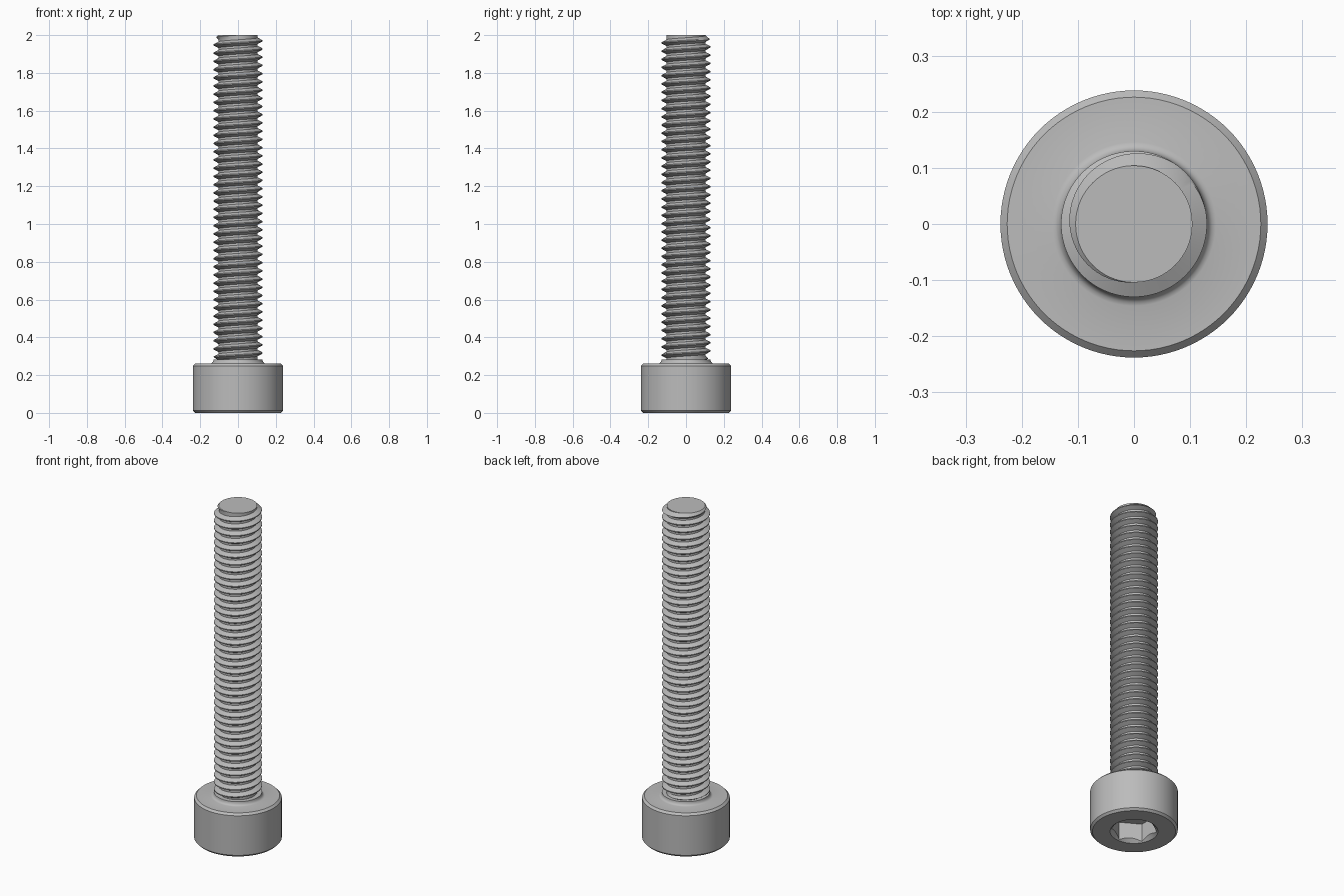
import bpy, bmesh
from math import cos, sin, pi

cube = bpy.data.objects.get("Cube")
if cube:
    bpy.data.objects.remove(cube, do_unlink=True)

HEAD_R, HEAD_H = 0.238, 0.261
CREST, ROOT, PITCH = 0.13, 0.104, 0.0435
START, TIP = 0.28, 2.0
SEGS = 96

steel = bpy.data.materials.new("grey_steel")
steel.use_nodes = True
steel.diffuse_color = (0.5, 0.5, 0.5, 1)
steel.node_tree.nodes["Principled BSDF"].inputs["Base Color"].default_value = (0.5, 0.5, 0.5, 1)


def finish(bm, name):
    """Weld, orient and link a mesh as a named object."""
    bmesh.ops.remove_doubles(bm, verts=bm.verts, dist=1e-5)
    rim = [e for e in bm.edges if e.is_boundary]
    if rim:
        bmesh.ops.holes_fill(bm, edges=rim, sides=0)
    bmesh.ops.recalc_face_normals(bm, faces=bm.faces)
    mesh = bpy.data.meshes.new(name)
    bm.to_mesh(mesh)
    bm.free()
    mesh.materials.append(steel)
    obj = bpy.data.objects.new(name, mesh)
    bpy.context.collection.objects.link(obj)
    return obj


def activate(obj):
    bpy.ops.object.select_all(action='DESELECT')
    obj.select_set(True)
    bpy.context.view_layer.objects.active = obj


def lathe(name, profile, sides, turn=0.0):
    """Revolve (radius, height) points into a capped solid."""
    bm = bmesh.new()
    rings = [[bm.verts.new((r * cos(turn + 2 * pi * i / sides),
                            r * sin(turn + 2 * pi * i / sides), z))
              for i in range(sides)] for r, z in profile]
    for low, high in zip(rings, rings[1:]):
        for i in range(sides):
            k = (i + 1) % sides
            bm.faces.new((low[i], low[k], high[k], high[i]))
    return finish(bm, name)


# Cylindrical head with chamfered rims and a fillet up to the shank
c = 0.012
head = lathe("head", [
    (HEAD_R - c, 0), (HEAD_R, c), (HEAD_R, HEAD_H - c), (HEAD_R - c, HEAD_H),
    (0.146, HEAD_H), (0.139, 0.263), (0.134, 0.268), (0.131, 0.275),
    (CREST, 0.283)], SEGS)

# Hexagonal drive socket with a countersunk mouth, cut from below
socket = lathe("socket_cutter", [(0.1255, -0.05), (0.1255, 0.113)], 6, pi / 2)
mouth = lathe("mouth_cutter", [(0.15, -0.02), (0.09, 0.04)], SEGS)
for cutter in (socket, mouth):
    cutter.hide_render = True
    activate(head)
    cut = head.modifiers.new("cut", 'BOOLEAN')
    cut.operation = 'DIFFERENCE'
    cut.solver = 'EXACT'
    cut.object = cutter
    bpy.ops.object.modifier_apply(modifier=cut.name)
    bpy.data.objects.remove(cutter, do_unlink=True)

# Right-hand helical thread, running out at the head and chamfered at the tip
tooth = [(-PITCH / 16, CREST), (PITCH / 16, CREST),
         (PITCH * 3 / 8, ROOT), (PITCH * 5 / 8, ROOT)]
turns = int((TIP - START) / PITCH) + 4
first = 1.970 - PITCH * (turns - 2)
bm = bmesh.new()
columns = []
for i in range(SEGS + 1):
    a = 2 * pi * i / SEGS
    column = []
    for t in range(turns + 2):
        for dz, r in tooth:
            z = first + PITCH * (t + i / SEGS) + dz
            z = min(max(z, START), TIP)
            r = min(r, ROOT + TIP - z, ROOT + 1.7 * (z - START))
            column.append(bm.verts.new((r * cos(a), r * sin(a), z)))
    columns.append(column)
for left, right in zip(columns, columns[1:]):
    for k in range(len(left) - 1):
        bm.faces.new((left[k], right[k], right[k + 1], left[k + 1]))
thread = finish(bm, "threaded_shank")

for obj in (head, thread):
    activate(obj)
    bpy.ops.object.shade_smooth_by_angle(angle=pi / 6)
